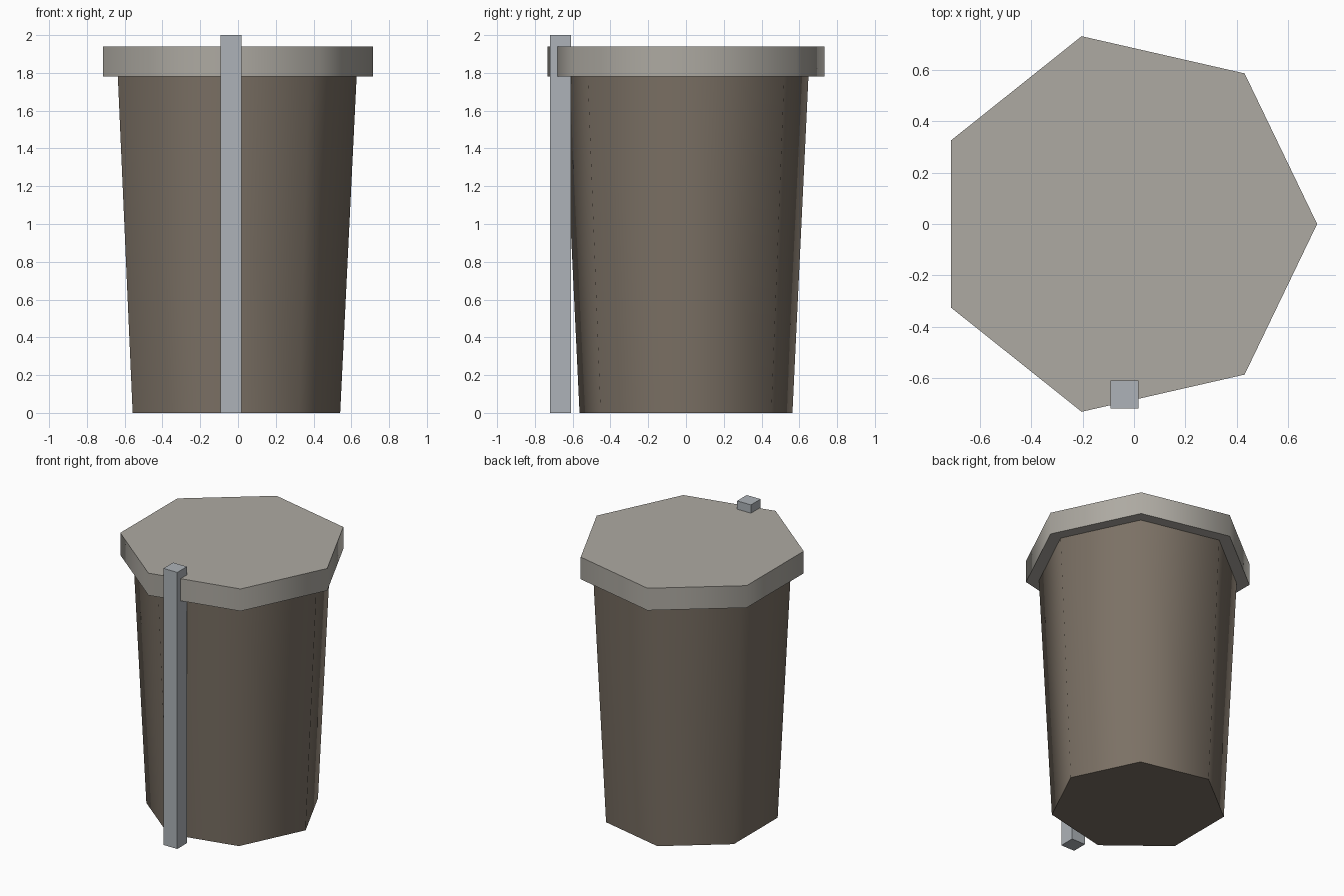
import bpy
from math import radians

if "Cube" in bpy.data.objects:
    bpy.data.objects.remove(bpy.data.objects["Cube"])

AXIS_X = -0.037  # heptagon axis, offset so the bounds are centred


def material(name, rgb):
    mat = bpy.data.materials.new(name)
    mat.diffuse_color = (*rgb, 1)
    mat.use_nodes = True
    mat.node_tree.nodes["Principled BSDF"].inputs["Base Color"].default_value = mat.diffuse_color
    return mat


def heptagon(name, r_bottom, r_top, z0, z1, mat):
    # seven sides, one corner pointing to +x, smooth around the wall
    bpy.ops.mesh.primitive_cone_add(
        vertices=7, radius1=r_bottom, radius2=r_top, depth=z1 - z0,
        location=(AXIS_X, 0, (z0 + z1) / 2), rotation=(0, 0, radians(-90)))
    ob = bpy.context.object
    ob.name = name
    ob.data.materials.append(mat)
    bpy.ops.object.transform_apply(location=False, rotation=True, scale=True)
    bpy.ops.object.shade_smooth_by_angle(angle=radians(60))
    return ob


# Tapered bin body
heptagon("bin_body", 0.578, 0.665, 0, 1.78, material("brown", (0.20, 0.165, 0.13)))

# Overhanging lid
heptagon("lid", 0.751, 0.751, 1.78, 1.94, material("warm_grey", (0.42, 0.40, 0.36)))

# Upright square post on the front
bpy.ops.mesh.primitive_cube_add(size=1, location=(AXIS_X, -0.665, 1))
post = bpy.context.object
post.name = "front_post"
post.scale = (0.11, 0.11, 2)
bpy.ops.object.transform_apply(location=False, rotation=False, scale=True)
post.data.materials.append(material("cool_grey", (0.42, 0.45, 0.48)))
